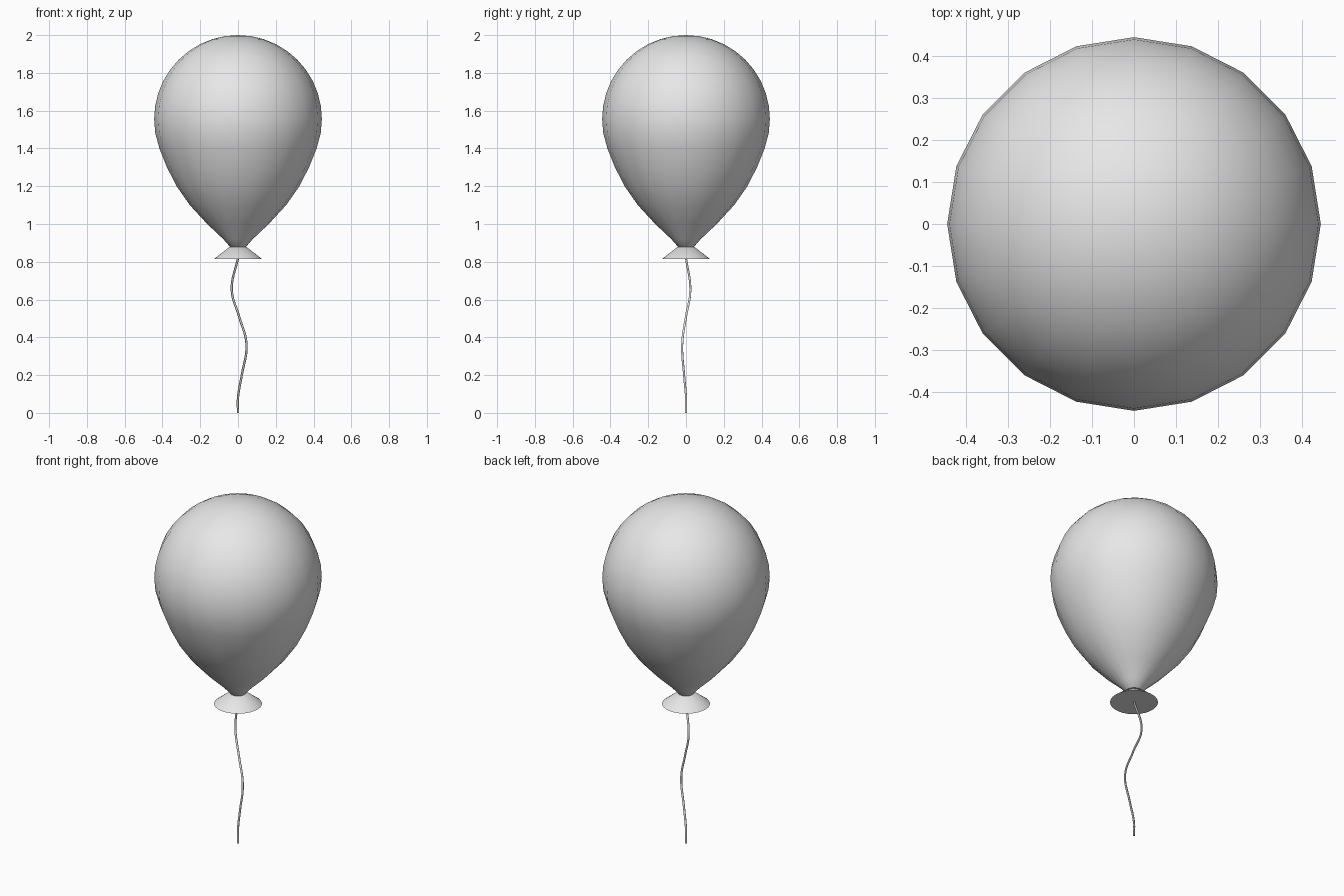
import bpy, bmesh
from math import sin, cos, pi, radians

cube = bpy.data.objects.get("Cube")
if cube:
    bpy.data.objects.remove(cube, do_unlink=True)

grey = bpy.data.materials.new("plain_grey")
grey.use_nodes = True
colour = (0.8, 0.8, 0.8, 1)
grey.diffuse_color = colour
grey.node_tree.nodes["Principled BSDF"].inputs["Base Color"].default_value = colour


def finish(obj, angle):
    bpy.ops.object.select_all(action='DESELECT')
    obj.select_set(True)
    bpy.context.view_layer.objects.active = obj
    bpy.ops.object.shade_smooth_by_angle(angle=radians(angle))


def lathe(name, profile, sides):
    """Revolve (radius, height) points around the z axis."""
    bm = bmesh.new()
    verts = [bm.verts.new((r, 0, z)) for r, z in profile]
    edges = [bm.edges.new(pair) for pair in zip(verts, verts[1:])]
    bmesh.ops.spin(bm, geom=verts + edges, cent=(0, 0, 0), axis=(0, 0, 1),
                   angle=2 * pi, steps=sides)
    bmesh.ops.remove_doubles(bm, verts=bm.verts, dist=0.0005)
    bmesh.ops.recalc_face_normals(bm, faces=bm.faces)
    mesh = bpy.data.meshes.new(name)
    bm.to_mesh(mesh)
    bm.free()
    mesh.materials.append(grey)
    obj = bpy.data.objects.new(name, mesh)
    bpy.context.collection.objects.link(obj)
    finish(obj, 50)
    return obj


# Balloon body: tapered lower half, round upper half
radius, middle = 0.444, 1.556
lower = [(0, 0.862), (0.04, 0.877), (0.078, 0.92), (0.163, 1.0), (0.255, 1.1),
         (0.325, 1.2), (0.376, 1.3), (0.416, 1.4), (0.438, 1.48)]
upper = [(radius * cos(i * pi / 20), middle + radius * sin(i * pi / 20))
         for i in range(10)] + [(0, 2.0)]
lathe("balloon_body", lower + upper, 20)

# Flared neck with a flat underside
lathe("balloon_neck", [(0, 0.878), (0.046, 0.878), (0.127, 0.815), (0, 0.815)], 32)

# Wavy string
path = [(0, 0, 0.82), (-0.033, 0.023, 0.65), (0.006, 0, 0.51),
        (0.045, -0.02, 0.363), (0.02, -0.01, 0.2), (0, 0, 0.08), (0, 0, 0)]
curve = bpy.data.curves.new("string", 'CURVE')
curve.dimensions = '3D'
curve.bevel_depth = 0.006
curve.bevel_resolution = 1
curve.resolution_u = 6
curve.use_fill_caps = True
spline = curve.splines.new('BEZIER')
spline.bezier_points.add(len(path) - 1)
for point, co in zip(spline.bezier_points, path):
    point.co = co
    point.handle_left_type = point.handle_right_type = 'AUTO'
curve.materials.append(grey)
string = bpy.data.objects.new("string", curve)
bpy.context.collection.objects.link(string)
bpy.ops.object.select_all(action='DESELECT')
string.select_set(True)
bpy.context.view_layer.objects.active = string
bpy.ops.object.convert(target='MESH')
finish(bpy.context.view_layer.objects.active, 60)
